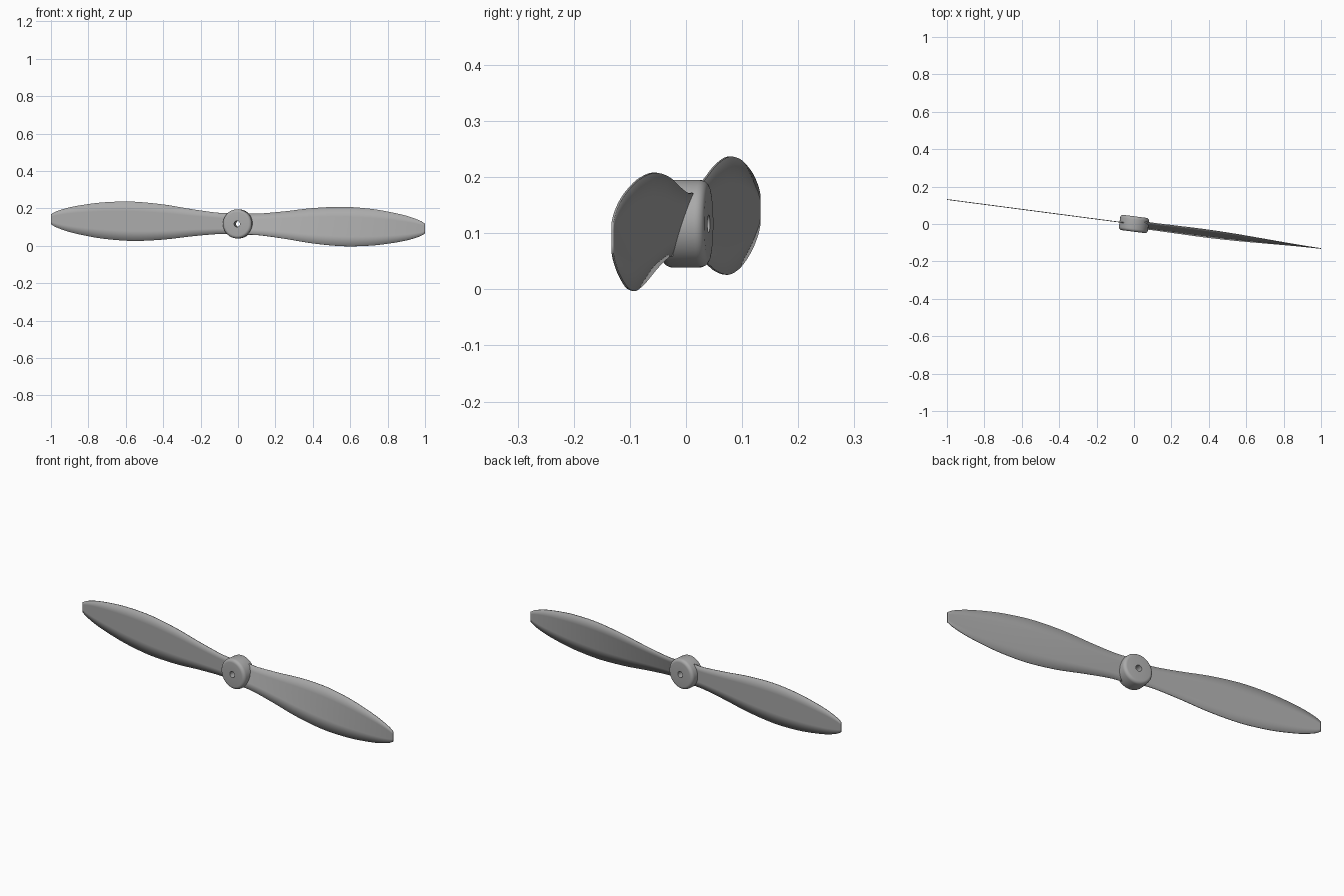
import bpy, bmesh, math
from mathutils import Matrix, Vector

default = bpy.data.objects.get("Cube")
if default:
    bpy.data.objects.remove(default)

grey = bpy.data.materials.new("propeller grey")
grey.use_nodes = True
colour = (0.4, 0.4, 0.4, 1)
grey.diffuse_color = colour
grey.node_tree.nodes["Principled BSDF"].inputs["Base Color"].default_value = colour

CENTRE_Z = 0.117
SWEEP, ROLL = -0.131, -0.025  # slope of the blade line in y and in z

# Half chord along the blade: (distance from the hub, half width)
OUTLINE = [(.05, .056), (.12, .058), (.25, .073), (.4, .094), (.56, .105),
           (.7, .099), (.8, .086), (.9, .066), (.97, .043), (1, .026)]


def make_object(name, bm, angle):
    bmesh.ops.recalc_face_normals(bm, faces=bm.faces)
    mesh = bpy.data.meshes.new(name)
    bm.to_mesh(mesh)
    bm.free()
    mesh.materials.append(grey)
    obj = bpy.data.objects.new(name, mesh)
    bpy.context.collection.objects.link(obj)
    bpy.ops.object.select_all(action='DESELECT')
    obj.select_set(True)
    bpy.context.view_layer.objects.active = obj
    bpy.ops.object.shade_smooth_by_angle(angle=math.radians(angle))
    return obj


def smooth_outline(points, steps=5):
    """Catmull-Rom curve through the outline points."""
    p = [Vector(q) for q in points]
    p = [2 * p[0] - p[1]] + p + [2 * p[-1] - p[-2]]
    result = []
    for a, b, c, d in zip(p, p[1:], p[2:], p[3:]):
        for i in range(steps):
            t = i / steps
            result.append(b + (c - a) * t / 2 + (a - 2.5 * b + 2 * c - d / 2) * t**2
                          + (1.5 * (b - c) + (d - a) / 2) * t**3)
    return result + [p[-2]]


def make_blade(name, side, root_twist):
    """Thin blade whose pitch fades from the root to the tip."""
    bm = bmesh.new()
    rows = []
    for dist, half in smooth_outline(OUTLINE):
        x = side * dist
        pitch = root_twist * (1 - dist)
        row = []
        for k in range(-2, 3):
            h = half * k / 2
            row.append(bm.verts.new((x, SWEEP * x + pitch * h, CENTRE_Z + ROLL * x + h)))
        rows.append(row)
    for r, s in zip(rows, rows[1:]):
        for k in range(4):
            bm.faces.new((r[k], s[k], s[k + 1], r[k + 1]))
    blade = make_object(name, bm, 40)
    solid = blade.modifiers.new("thickness", 'SOLIDIFY')
    solid.thickness = 0.004
    solid.offset = 0
    return blade


make_blade("left_blade", 1, 0.36)
make_blade("right_blade", -1, 0.0)

# Hub: a bored disc with rounded rims, turned around its own axis
RADIUS, BORE, DEPTH, ROUND = 0.078, 0.016, 0.041, 0.016
profile = [(BORE, -DEPTH)]
for sign in (-1, 1):
    arc = [(RADIUS - ROUND * (1 - math.cos(a)), sign * (DEPTH - ROUND * (1 - math.sin(a))))
           for a in (math.pi / 2 * i / 5 for i in range(6))]
    profile += arc[::-1] if sign < 0 else arc
profile.append((BORE, DEPTH))

bm = bmesh.new()
SEGMENTS = 48
rings = []
for i in range(SEGMENTS):
    a = 2 * math.pi * i / SEGMENTS
    rings.append([bm.verts.new((r * math.cos(a), y, r * math.sin(a))) for r, y in profile])
for i, ring in enumerate(rings):
    nxt = rings[(i + 1) % SEGMENTS]
    for k in range(len(profile)):
        n = (k + 1) % len(profile)
        bm.faces.new((ring[k], ring[n], nxt[n], nxt[k]))
turn = Matrix.Rotation(math.atan(SWEEP), 4, 'Z')
bm.transform(Matrix.Translation((0, 0, CENTRE_Z)) @ turn)
make_object("hub", bm, 40)
